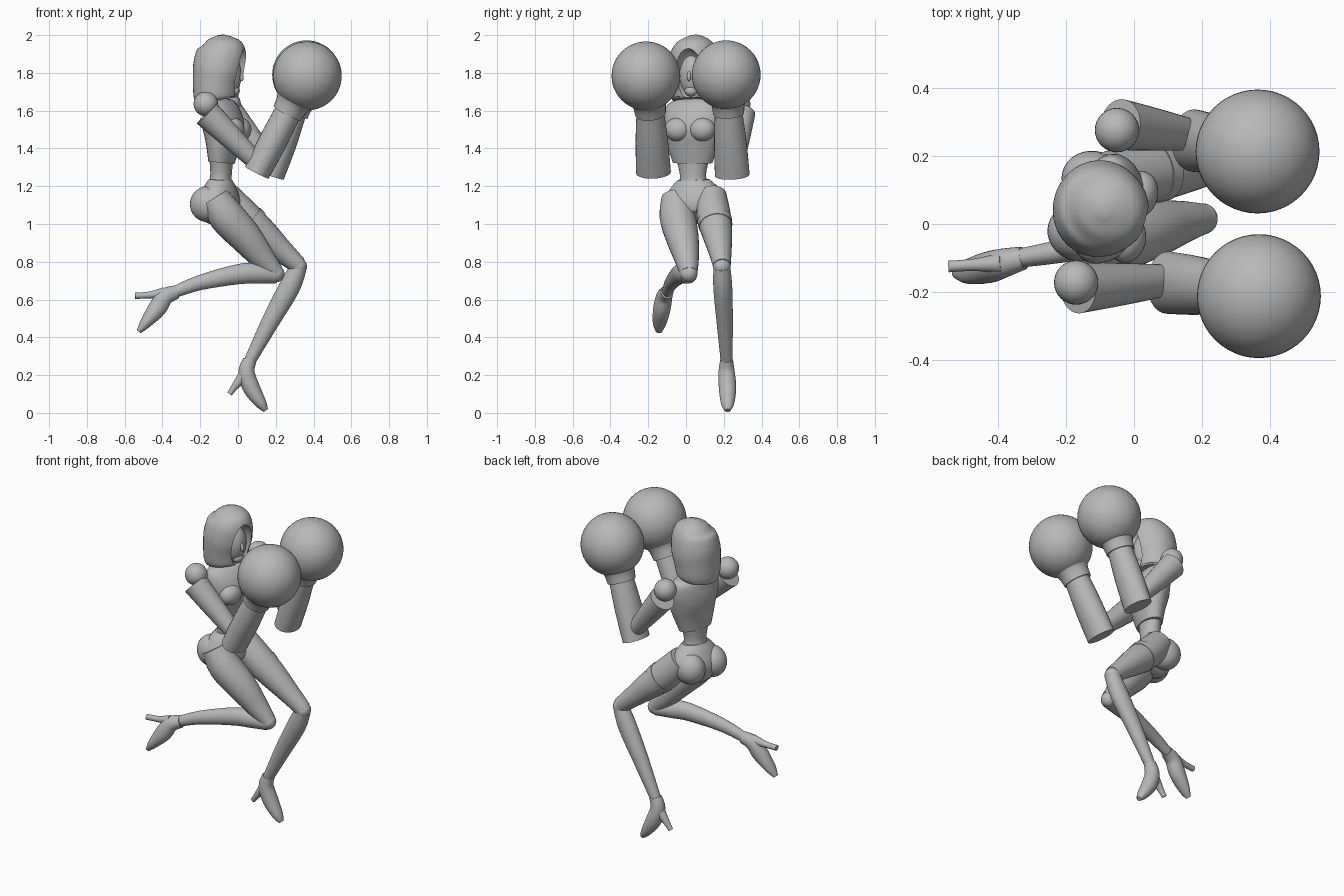
import bpy, math
from mathutils import Vector

cube = bpy.data.objects.get("Cube")
if cube:
    bpy.data.objects.remove(cube, do_unlink=True)

GREY = (0.48, 0.48, 0.48, 1.0)
mat = bpy.data.materials.new("plain_grey")
mat.use_nodes = True
mat.diffuse_color = GREY
bsdf = next(n for n in mat.node_tree.nodes if n.type == 'BSDF_PRINCIPLED')
bsdf.inputs["Base Color"].default_value = GREY

ACROSS = Vector((0, 1, 0))            # sideways axis of the limbs
TWIST = Vector((0.26, 0.965, 0))      # sideways axis of the turned upper body
YAW = math.atan2(-TWIST.x, TWIST.y)


def finish(ob, angle=40):
    """Give the object its colour and shading."""
    ob.data.materials.clear()
    ob.data.materials.append(mat)
    bpy.ops.object.select_all(action='DESELECT')
    ob.select_set(True)
    bpy.context.view_layer.objects.active = ob
    bpy.ops.object.shade_smooth_by_angle(angle=math.radians(angle))
    return ob


def catmull(p, q, r, s, t):
    return [0.5 * (2 * b + (c - a) * t + (2 * a - 5 * b + 4 * c - d) * t * t
                   + (3 * b - a - 3 * c + d) * t ** 3)
            for a, b, c, d in zip(p, q, r, s)]


def loft(name, rings, side=ACROSS, sides=28, steps=4):
    """Skin oval rings (x, y, z, half width, half depth) along a smooth path."""
    rings = [r if len(r) == 5 else (*r, r[3]) for r in rings]
    ext = [rings[0], *rings, rings[-1]]
    path = [catmull(*ext[i:i + 4], k / steps)
            for i in range(len(rings) - 1) for k in range(steps)]
    path.append(rings[-1])
    verts, faces, n = [], [], sides
    for i, ring in enumerate(path):
        c = Vector(ring[:3])
        ahead = path[min(i + 1, len(path) - 1)]
        behind = path[max(i - 1, 0)]
        t = (Vector(ahead[:3]) - Vector(behind[:3])).normalized()
        u = (side - t * side.dot(t)).normalized()
        v = t.cross(u)
        for j in range(n):
            a = math.tau * j / n
            verts.append(c + u * ring[3] * math.cos(a) + v * ring[4] * math.sin(a))
    for i in range(len(path) - 1):
        for j in range(n):
            k = (j + 1) % n
            faces.append((i * n + j, i * n + k, (i + 1) * n + k, (i + 1) * n + j))
    faces.append(tuple(reversed(range(n))))
    faces.append(tuple(range(len(verts) - n, len(verts))))
    mesh = bpy.data.meshes.new(name)
    mesh.from_pydata(verts, [], faces)
    ob = bpy.data.objects.new(name, mesh)
    bpy.context.collection.objects.link(ob)
    return finish(ob)


def ball(name, loc, radii, yaw=0.0, pitch=0.0, seg=32):
    if not isinstance(radii, tuple):
        radii = (radii,) * 3
    bpy.ops.mesh.primitive_uv_sphere_add(segments=seg, ring_count=seg // 2, radius=1,
                                         location=loc, rotation=(0, pitch, yaw))
    ob = bpy.context.object
    ob.name = name
    ob.scale = radii
    return finish(ob)


def on_torso(x, y, z, sideways, forward):
    """Point offset from a torso centre along its turned axes."""
    front = Vector((TWIST.y, -TWIST.x, 0))
    return Vector((x, y, z)) + TWIST * sideways + front * forward


# Torso: waist, chest and neck
loft("waist", [(-.095, .04, 1.2, .08, .062), (-.09, .037, 1.26, .07, .056),
               (-.088, .036, 1.35, .09, .062)], TWIST)
loft("chest", [(-.088, .035, 1.325, .108, .066), (-.08, .035, 1.41, .135, .085),
               (-.075, .04, 1.5, .155, .108), (-.088, .045, 1.58, .165, .098),
               (-.105, .045, 1.64, .145, .07), (-.108, .045, 1.665, .06, .045)], TWIST)
loft("neck", [(-.108, .045, 1.63, .055), (-.1, .045, 1.69, .042),
              (-.095, .045, 1.75, .045)], TWIST)
for s, label in ((1, "left"), (-1, "right")):
    ball(label + "_bust", on_torso(-.075, .04, 1.5, s * .068, .075),
         (.055, .07, .062), YAW)

# Pelvis and seat
loft("pelvis", [(-.092, .04, 1.235, .085, .06), (-.095, .042, 1.19, .13, .085),
                (-.1, .047, 1.12, .165, .108), (-.105, .05, 1.06, .12, .1),
                (-.095, .055, 1.015, .04, .06)], TWIST)
for s, label in ((1, "left"), (-1, "right")):
    ball(label + "_seat", on_torso(-.12, .047, 1.105, s * .08, -.02),
         (.095, .085, .095), YAW)

# Hood with a cut opening, and the face inside it
hood = loft("hood", [(-.09, .04, 2.0, .02), (-.088, .042, 1.975, .078, .08),
                     (-.085, .044, 1.92, .122, .128), (-.1, .045, 1.83, .142, .138),
                     (-.112, .045, 1.75, .138, .126), (-.117, .045, 1.68, .13, .118),
                     (-.115, .045, 1.655, .115, .108)], TWIST, 40, 5)
cutter = ball("face_cutter", on_torso(-.09, .045, 1.78, 0, .14), (.1, .078, .15), YAW)
cutter.hide_render = True
cut = hood.modifiers.new("opening", 'BOOLEAN')
cut.operation = 'DIFFERENCE'
cut.object = cutter
bpy.context.view_layer.objects.active = hood
bpy.ops.object.modifier_apply(modifier=cut.name)
bpy.data.objects.remove(cutter, do_unlink=True)
finish(hood)
ball("face", on_torso(-.09, .045, 1.79, 0, .03), (.08, .074, .12), YAW)
ball("chin", on_torso(-.09, .045, 1.705, 0, .07), (.032, .035, .03), YAW)
ball("nose", on_torso(-.09, .045, 1.785, 0, .107), (.016, .011, .03), YAW, -.3, 16)

# Arms: shoulder ball, upper arm, forearm cuff, round glove
ARMS = {
    "right": dict(shoulder=(-.17, -.172, 1.635), top=(-.165, -.188, 1.585),
                  elbow=(.1, -.165, 1.325), cuff=(.1, -.172, 1.272),
                  wrist=(.268, -.19, 1.6), glove=(.367, -.212, 1.784)),
    "left": dict(shoulder=(-.05, .276, 1.635), top=(-.04, .292, 1.585),
                 elbow=(.17, .262, 1.325), cuff=(.176, .245, 1.258),
                 wrist=(.295, .225, 1.6), glove=(.363, .213, 1.79)),
}
for label, arm in ARMS.items():
    p = {k: Vector(v) for k, v in arm.items()}
    ball(label + "_shoulder", p["shoulder"], .065)
    mid = p["top"].lerp(p["elbow"], .5)
    loft(label + "_upper_arm", [(*p["top"], .075), (*mid, .062), (*p["elbow"], .046)])
    mid = p["cuff"].lerp(p["wrist"], .5)
    loft(label + "_forearm", [(*p["cuff"], .092, .07), (*mid, .086, .075),
                              (*p["wrist"], .072, .07)])
    near, far = (p["wrist"].lerp(p["glove"], f) for f in (.25, .6))
    loft(label + "_glove_neck", [(*p["wrist"].lerp(p["glove"], -.08), .082),
                                 (*near, .094), (*far, .145)])
    ball(label + "_glove", p["glove"], .182, seg=48)

# Thighs
loft("right_thigh", [(-.125, -.05, 1.14, .08), (-.06, -.045, 1.04, .095),
                     (.04, -.02, .93, .087), (.13, .003, .82, .066),
                     (.2, .015, .74, .046)])
loft("left_thigh", [(-.07, .135, 1.15, .08), (.03, .148, 1.04, .09),
                    (.13, .165, .95, .08), (.23, .18, .86, .062),
                    (.32, .19, .78, .047)])
loft("left_thigh_band", [(.055, .152, 1.018, .092), (.085, .157, .99, .089)])

# Knees
ball("right_knee", (.2, .015, .737), .046)
ball("left_knee", (.318, .19, .775), .047)

# Shins
loft("right_shin", [(.2, .015, .73, .045), (.1, -.01, .738, .05, .054),
                    (0, -.035, .734, .045, .053), (-.2, -.077, .69, .035, .04),
                    (-.335, -.1, .64, .028, .031)])
loft("left_shin", [(.32, .19, .77, .045), (.27, .195, .66, .05, .056),
                   (.17, .205, .48, .043, .047), (.06, .215, .27, .031)])

# High-heeled shoes
loft("right_shoe", [(-.325, -.1, .64, .034, .036), (-.385, -.115, .615, .043, .045),
                    (-.43, -.128, .55, .046, .048), (-.49, -.14, .475, .036, .03),
                    (-.525, -.143, .43, .016, .013)])
loft("right_heel", [(-.39, -.115, .635, .03), (-.47, -.12, .624, .018),
                    (-.545, -.125, .62, .017)])
loft("left_shoe", [(.062, .215, .28, .034, .036), (.045, .215, .215, .043, .043),
                   (.072, .22, .13, .046, .045), (.122, .22, .05, .035, .03),
                   (.148, .22, .013, .016, .013)])
loft("left_heel", [(.025, .215, .19, .03), (-.02, .215, .135, .018),
                   (-.045, .215, .1, .014)])
